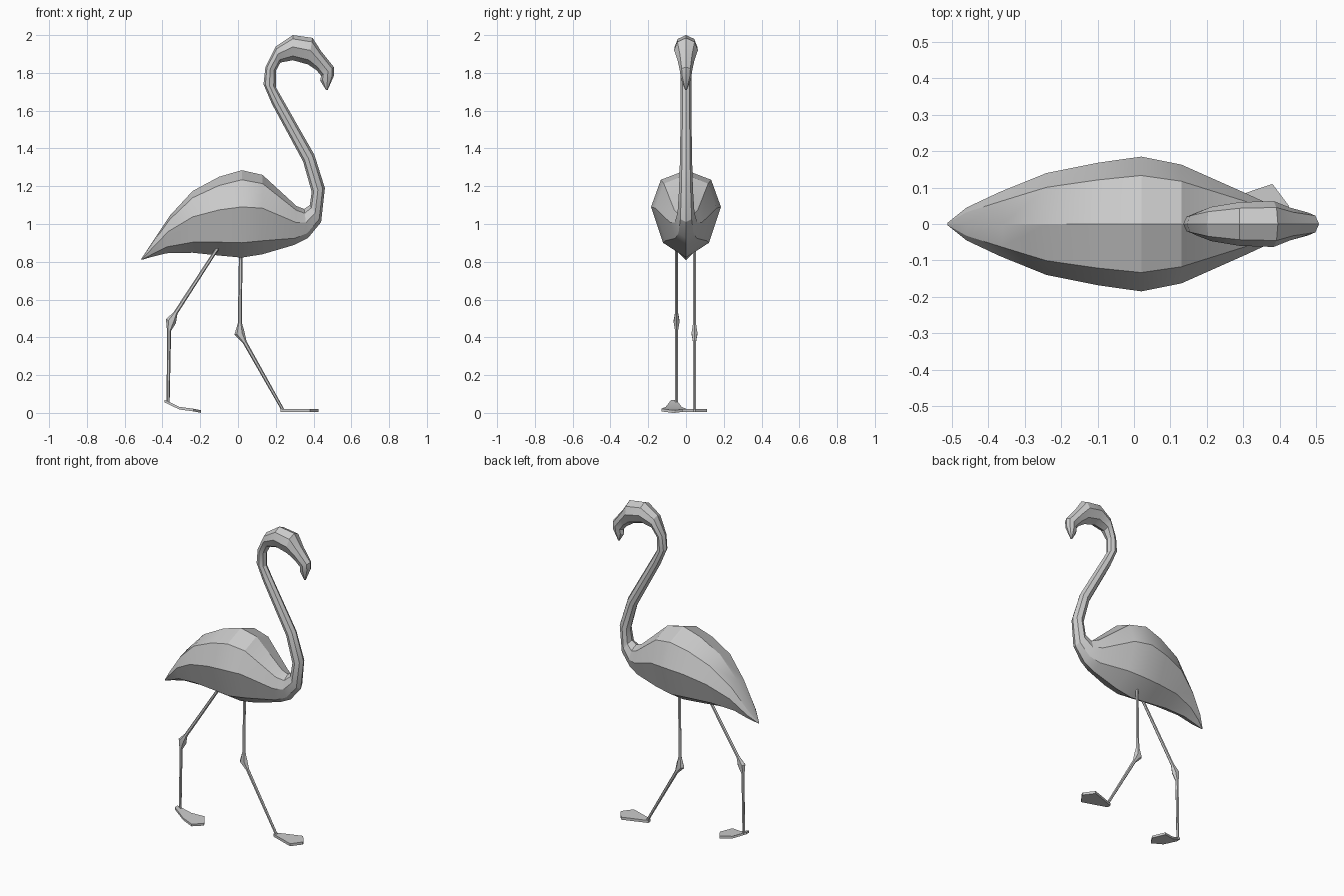
import bpy, bmesh, math
from mathutils import Vector

if "Cube" in bpy.data.objects:
    bpy.data.objects.remove(bpy.data.objects["Cube"])


def loft(name, rings, angle=25):
    """Skin a list of equal-length closed rings and cap both ends."""
    bm = bmesh.new()
    vs = [[bm.verts.new(p) for p in r] for r in rings]
    n = len(vs[0])
    for a, b in zip(vs, vs[1:]):
        for i in range(n):
            j = (i + 1) % n
            bm.faces.new((a[i], a[j], b[j], b[i]))
    bm.faces.new(vs[0])
    bm.faces.new(vs[-1])
    bmesh.ops.recalc_face_normals(bm, faces=bm.faces[:])
    me = bpy.data.meshes.new(name)
    bm.to_mesh(me)
    bm.free()
    me.shade_smooth()
    me.set_sharp_from_angle(angle=math.radians(angle))
    ob = bpy.data.objects.new(name, me)
    bpy.context.collection.objects.link(ob)
    return ob


def eight_sided(tx, tz, bx, bz, w, neck):
    """Octagonal section between a back point and a belly point."""
    t = Vector((tx, 0, tz))
    b = Vector((bx, 0, bz))
    f = (0.15, 0.47, 0.83) if neck else (0.11, 0.42, 0.83)
    half = [(0, 0), (0.72 * w, f[0]), (w, f[1]), (0.66 * w, f[2]), (0, 1)]
    half += [(-y, s) for y, s in half[3:0:-1]]
    return [t.lerp(b, s) + Vector((0, y, 0)) for y, s in half]


# Body: back x, back z, belly x, belly z, half width
body = [
    (-.512, .815, -.51, .81, .004),
    (-.46, .895, -.46, .825, .045),
    (-.36, 1.045, -.38, .845, .088),
    (-.24, 1.175, -.24, .848, .14),
    (-.10, 1.25, -.10, .833, .168),
    (.02, 1.285, .02, .822, .185),
    (.13, 1.26, .13, .84, .163),
    (.31, 1.095, .30, .89, .085),
]
# Neck, head and hooked bill continue the same skin
neck = [
    (.35, 1.08, .37, .925, .06),
    (.38, 1.10, .44, 1.01, .045),
    (.39, 1.17, .46, 1.19, .037),
    (.345, 1.33, .405, 1.365, .032),
    (.18, 1.635, .237, 1.66, .028),
    (.135, 1.74, .20, 1.725, .028),
    (.145, 1.83, .20, 1.81, .031),
    (.20, 1.94, .225, 1.855, .047),
    (.29, 2.0, .29, 1.867, .06),
    (.395, 1.985, .37, 1.845, .063),
    (.44, 1.915, .415, 1.815, .045),
    (.508, 1.83, .44, 1.785, .032),
    (.508, 1.785, .435, 1.76, .028),
    (.475, 1.71, .465, 1.71, .005),
]
loft("body_neck_head", [eight_sided(*s, False) for s in body]
     + [eight_sided(*s, True) for s in neck])


def leg(name, y, path):
    """Six-sided leg; path gives x, z, radius along x and radius along y."""
    pts = [Vector((p[0], 0, p[1])) for p in path]
    rings = []
    for i, (x, z, rx, ry) in enumerate(path):
        d = (pts[min(i + 1, len(pts) - 1)] - pts[max(i - 1, 0)]).normalized()
        side = Vector((-d.z, 0, d.x))
        rings.append([pts[i] + side * rx * math.cos(k * math.pi / 3)
                      + Vector((0, y + ry * math.sin(k * math.pi / 3), 0))
                      for k in range(6)])
    loft(name, rings)


def foot(name, y, path, thick=.016):
    """Webbed foot slab; path gives x, underside z and half width."""
    loft(name, [[(x, y - w, z), (x, y + w, z),
                 (x, y + w, z + thick), (x, y - w, z + thick)]
                for x, z, w in path])


# Trailing leg and lifted-heel foot
leg("rear_leg", -.05, [(-.09, .90, .009, .008), (-.33, .53, .011, .009),
                       (-.355, .485, .028, .018), (-.365, .435, .011, .009),
                       (-.37, .05, .008, .008)])
foot("rear_foot", -.065, [(-.388, .055, .014), (-.31, .018, .042),
                          (-.235, .008, .065), (-.195, .0, .005)], .014)

# Leading leg and flat foot
leg("front_leg", .045, [(.015, .90, .009, .008), (.01, .475, .011, .009),
                        (.008, .42, .028, .018), (.035, .375, .011, .009),
                        (.24, .012, .008, .008)])
foot("front_foot", .045, [(.225, .004, .012), (.30, .004, .038),
                          (.38, .004, .065), (.425, .004, .005)])
